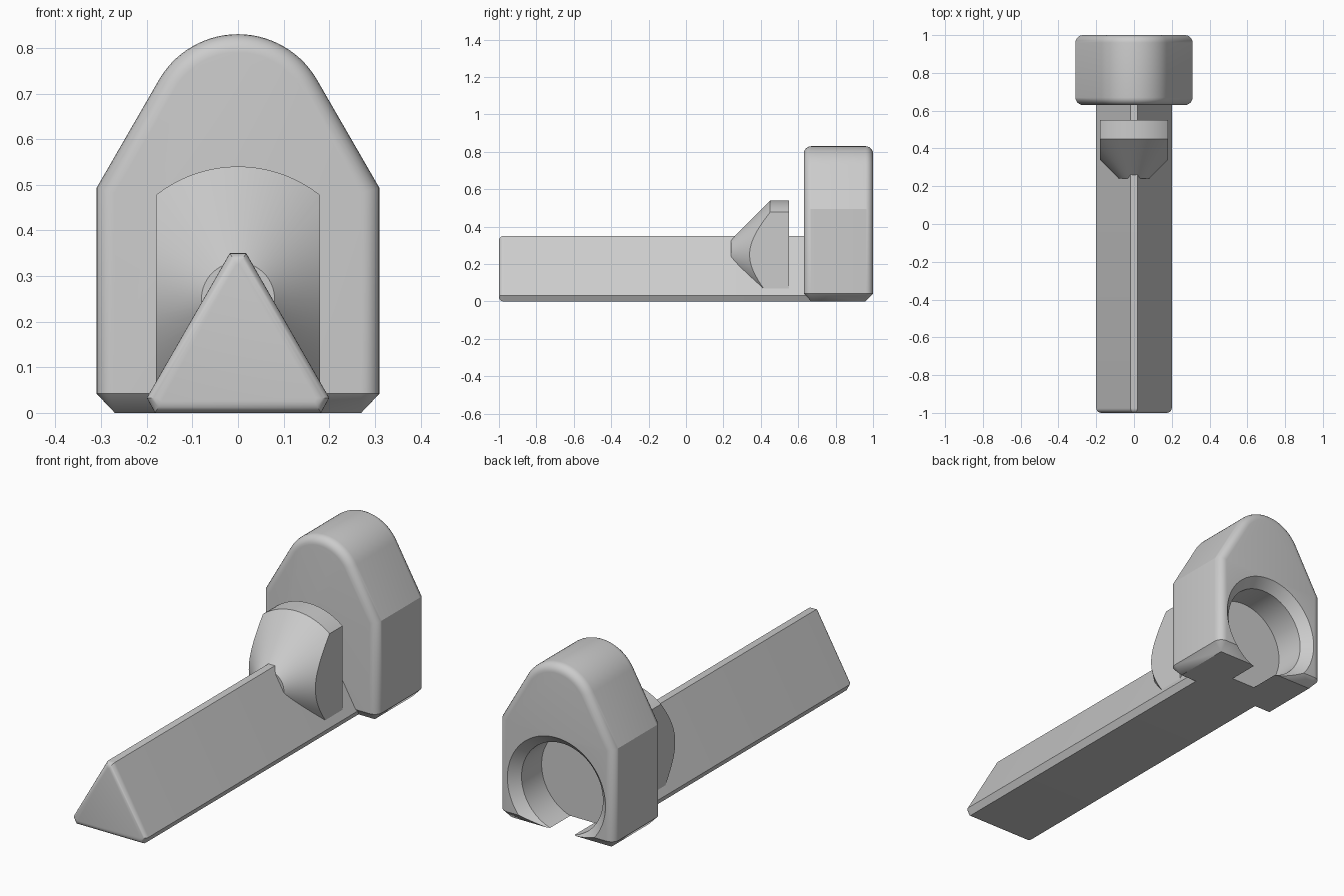
import bpy, bmesh
from math import sin, cos, pi, radians, sqrt

if "Cube" in bpy.data.objects:
    bpy.data.objects.remove(bpy.data.objects["Cube"])

grey = bpy.data.materials.new("plain_grey")
grey.use_nodes = True
colour = (0.6, 0.6, 0.6, 1)
grey.diffuse_color = colour
grey.node_tree.nodes["Principled BSDF"].inputs["Base Color"].default_value = colour


def hull(name, points):
    """Solid convex part around a set of points."""
    bm = bmesh.new()
    for p in points:
        bm.verts.new(p)
    bmesh.ops.remove_doubles(bm, verts=bm.verts, dist=1e-5)
    made = bmesh.ops.convex_hull(bm, input=bm.verts)
    loose = {v for v in made["geom_interior"] if isinstance(v, bmesh.types.BMVert)}
    bmesh.ops.delete(bm, geom=list(loose), context="VERTS")
    bmesh.ops.dissolve_limit(bm, angle_limit=radians(0.3), verts=bm.verts, edges=bm.edges)
    bmesh.ops.recalc_face_normals(bm, faces=bm.faces)
    mesh = bpy.data.meshes.new(name)
    bm.to_mesh(mesh)
    bm.free()
    mesh.materials.append(grey)
    ob = bpy.data.objects.new(name, mesh)
    bpy.context.collection.objects.link(ob)
    return ob


def cut(ob, cutter, operation):
    """Apply a boolean and drop the cutter."""
    bpy.context.view_layer.objects.active = ob
    mod = ob.modifiers.new("cut", "BOOLEAN")
    mod.operation, mod.solver, mod.object = operation, "EXACT", cutter
    bpy.ops.object.modifier_apply(modifier=mod.name)
    bpy.data.objects.remove(cutter)


def mirrored(half, y):
    return [(s * x, y, z) for x, z in half for s in (1, -1)]


def turned(profile, z, steps=96):
    """Rings around an axis along y, from (radius, y) pairs."""
    return [(r * cos(2 * pi * i / steps), y, z + r * sin(2 * pi * i / steps))
            for r, y in profile for i in range(steps)]


def fillet(radius, steps=6):
    """(inset, setback) pairs of a rounded edge."""
    for i in range(steps + 1):
        a = pi / 2 * i / steps
        yield radius * (1 - sin(a)), radius * (1 - cos(a))


C30 = cos(radians(30))


# Head: arched block with rounded front and back rims, chamfered foot
def arch(d):
    r, side = 0.2 - d, 0.31 - d
    shoulder = 0.63 + 2 * (r - C30 * side)
    arc = [(r * cos(a), 0.63 + r * sin(a))
           for a in (radians(30 + 60 * i / 14) for i in range(15))]
    return [(side, 0.042), (side, shoulder)] + arc


points = mirrored([(0.27, 0)], 0.67) + mirrored([(0.27, 0)], 0.96)
for inset, setback in fillet(0.04):
    points += mirrored(arch(inset), 0.63 + setback) + mirrored(arch(inset), 1 - setback)
head = hull("head", points)

# Countersunk socket in the back of the head, open at the foot
cut(head, hull("socket_bore", turned([(0.22, 0.8), (0.22, 1.1)], 0.21)), "DIFFERENCE")
cut(head, hull("socket_rim", turned([(0.22, 0.955), (0.31, 1.045)], 0.21)), "DIFFERENCE")


# Bar: triangular prism with blunt corners and a rounded front end
def triangle(d):
    return [(0.018 - d * 0.577, 0.35 - d), (0.2 - d / C30, 0.033), (0.182 - d * 0.577, d)]


points = mirrored(triangle(0), 0.7)
for inset, setback in fillet(0.025):
    points += mirrored(triangle(inset), setback - 1)
bar = hull("bar", points)

# Stop: cone and short collar with flat sides, sunk into the bar
stop = hull("cone_stop", turned([(0.08, 0.24), (0.29, 0.45), (0.29, 0.55)], 0.25))
cut(stop, hull("stop_limits", mirrored([(0.18, 0.06), (0.18, 0.7)], 0.1)
               + mirrored([(0.18, 0.06), (0.18, 0.7)], 0.7)), "INTERSECT")

# Smooth rounded areas, keep edges crisp
for ob in (head, bar, stop):
    bpy.ops.object.select_all(action="DESELECT")
    ob.select_set(True)
    bpy.context.view_layer.objects.active = ob
    bpy.ops.object.shade_smooth_by_angle(angle=radians(28))
